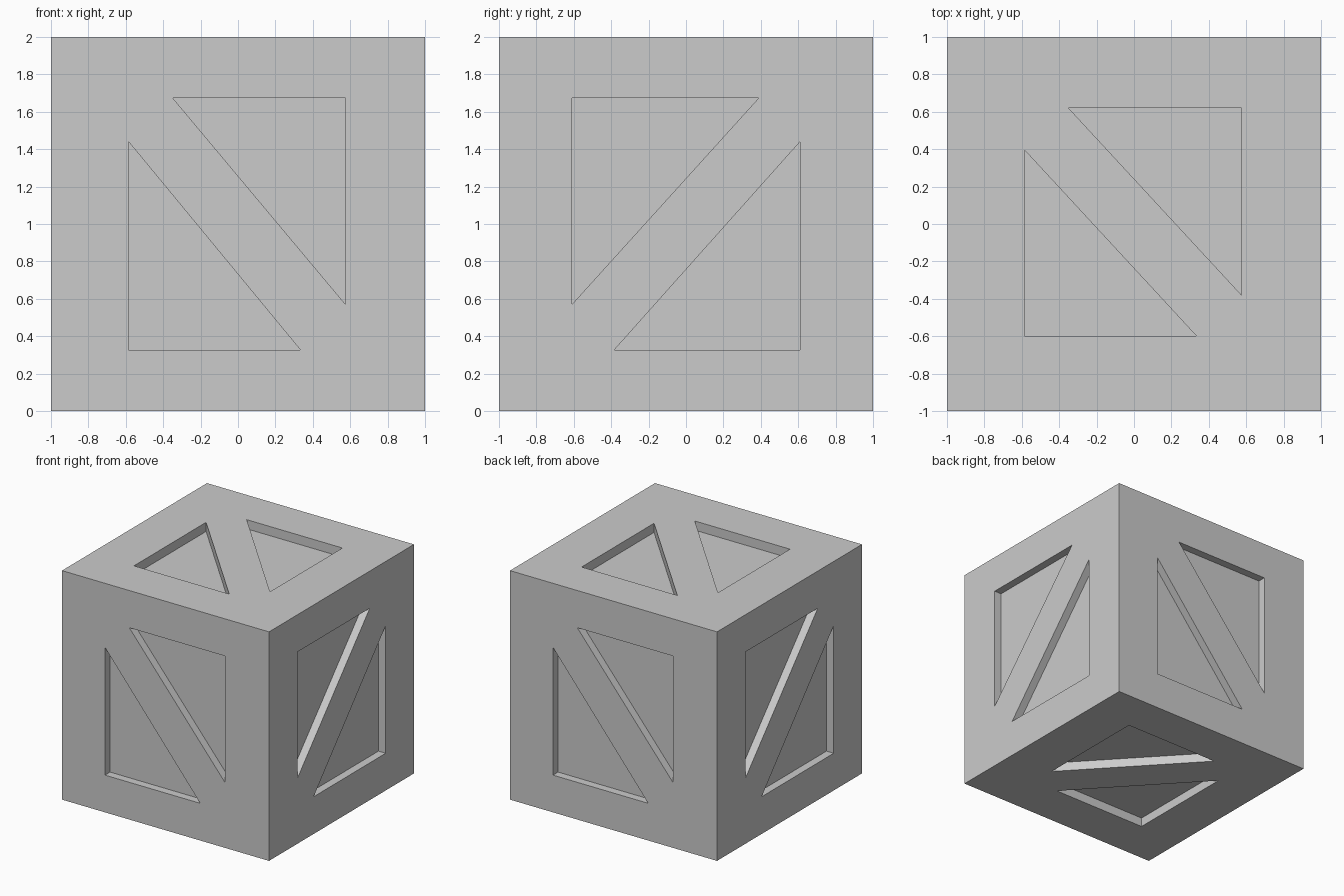
import bpy, bmesh
from mathutils import Vector

if "Cube" in bpy.data.objects:
    bpy.data.objects.remove(bpy.data.objects["Cube"])

# Two right-angled triangles per pair of faces (u, v seen face-on)
FRONT = [[(-.585, 1.44), (-.585, .325), (.335, .325)],
         [(-.35, 1.675), (.575, 1.675), (.575, .57)]]
SIDE = [[(-.61, 1.675), (.39, 1.675), (-.61, .57)],
        [(.61, 1.44), (.61, .325), (-.385, .325)]]
TOP = [[(-.585, .395), (-.585, -.60), (.335, -.60)],
       [(-.35, .62), (.575, .62), (.575, -.38)]]

# Each face: triangles, recess depth, mapping (u, v, distance from centre) -> xyz
FACES = [
    (FRONT, .07, lambda u, v, d: (u, -d, v)),
    (FRONT, .07, lambda u, v, d: (-u, d, v)),
    (SIDE, .07, lambda u, v, d: (d, u, v)),
    (SIDE, .07, lambda u, v, d: (-d, -u, v)),
    (TOP, .08, lambda u, v, d: (u, v, 1 + d)),
    (TOP, .08, lambda u, v, d: (u, v, 1 - d)),
]


def make_object(name, bm):
    bmesh.ops.recalc_face_normals(bm, faces=bm.faces)
    mesh = bpy.data.meshes.new(name)
    bm.to_mesh(mesh)
    bm.free()
    obj = bpy.data.objects.new(name, mesh)
    bpy.context.collection.objects.link(obj)
    return obj


# Crate body
bm = bmesh.new()
bmesh.ops.create_cube(bm, size=2)
bmesh.ops.translate(bm, verts=bm.verts, vec=Vector((0, 0, 1)))
crate = make_object("crate", bm)

# Triangular prisms that cut the recesses
bm = bmesh.new()
for triangles, depth, place in FACES:
    for tri in triangles:
        inner = [bm.verts.new(place(u, v, 1 - depth)) for u, v in tri]
        outer = [bm.verts.new(place(u, v, 1.1)) for u, v in tri]
        bm.faces.new(inner)
        bm.faces.new(outer[::-1])
        for i in range(3):
            j = (i + 1) % 3
            bm.faces.new((inner[j], inner[i], outer[i], outer[j]))
cutter = make_object("recess_cutter", bm)
cutter.hide_render = True

# Cut the recesses and discard the cutter
cut = crate.modifiers.new("recesses", 'BOOLEAN')
cut.operation = 'DIFFERENCE'
cut.solver = 'EXACT'
cut.object = cutter
bpy.context.view_layer.objects.active = crate
crate.select_set(True)
bpy.ops.object.modifier_apply(modifier=cut.name)
bpy.data.objects.remove(cutter, do_unlink=True)
